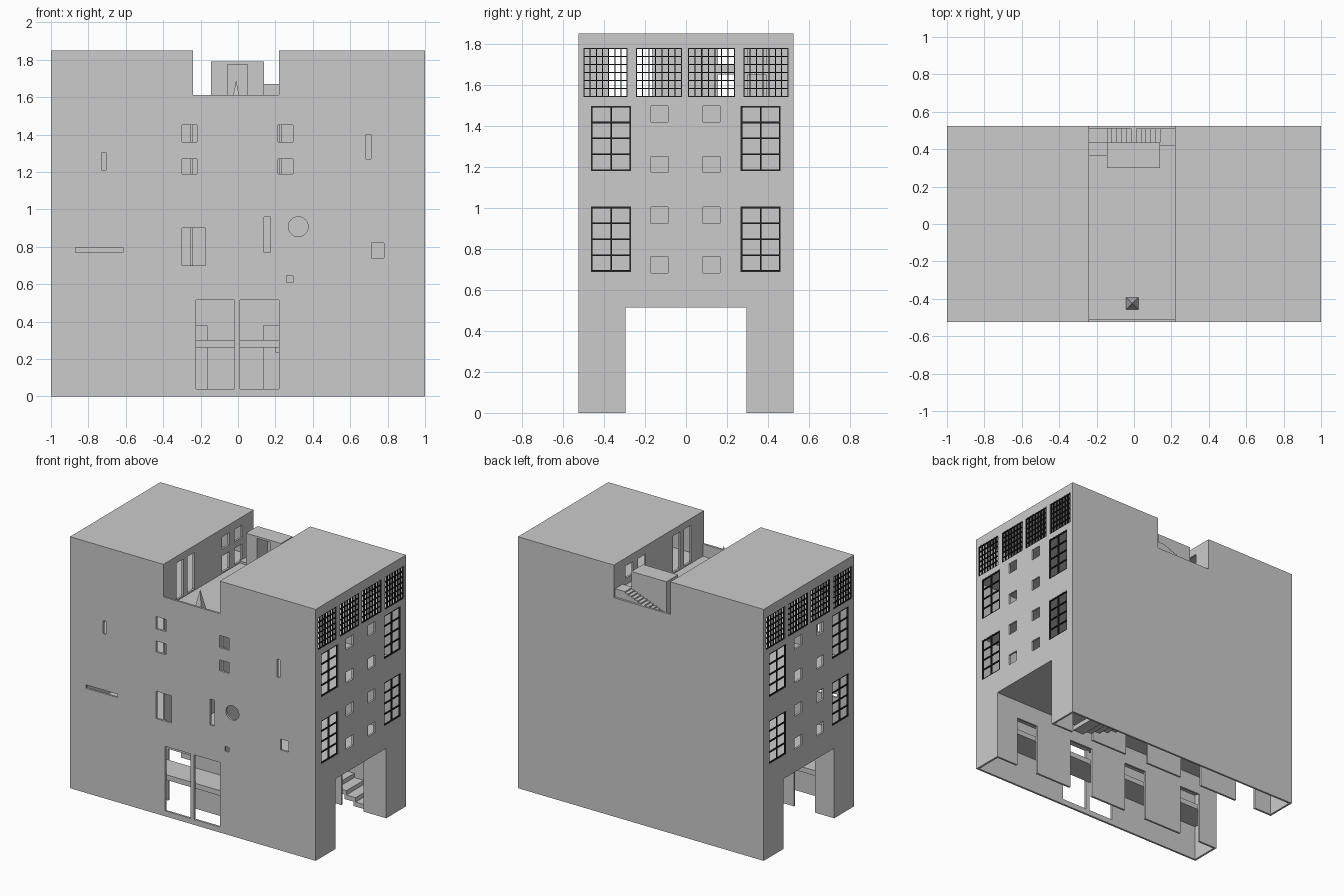
import bpy, bmesh, math
from mathutils import Matrix, Vector

if "Cube" in bpy.data.objects:
    bpy.data.objects.remove(bpy.data.objects["Cube"])


def material(name, col):
    m = bpy.data.materials.new(name)
    m.diffuse_color = (*col, 1)
    m.use_nodes = True
    m.node_tree.nodes["Principled BSDF"].inputs["Base Color"].default_value = m.diffuse_color
    return m


GREY = material("plaster grey", (0.6, 0.6, 0.6))
BLACK = material("frame black", (0.02, 0.02, 0.02))
T = 0.015            # wall thickness
X, Y, H = 1.0, 0.525, 1.85
XL, XR = -0.24, 0.22  # roof terrace sides


def add_box(bm, x0, x1, y0, y1, z0, z1):
    c = Vector(((x0 + x1) / 2, (y0 + y1) / 2, (z0 + z1) / 2))
    s = Matrix.Diagonal((x1 - x0, y1 - y0, z1 - z0, 1))
    bmesh.ops.create_cube(bm, size=1, matrix=Matrix.Translation(c) @ s)


def finish(bm, name, mat=GREY):
    me = bpy.data.meshes.new(name)
    bm.to_mesh(me)
    bm.free()
    me.materials.append(mat)
    ob = bpy.data.objects.new(name, me)
    bpy.context.collection.objects.link(ob)
    return ob


def boxes(name, items, mat=GREY):
    bm = bmesh.new()
    for b in items:
        add_box(bm, *b)
    return finish(bm, name, mat)


def cut(ob, holes, circles=()):
    """Cut box openings and round front openings out of a wall."""
    bm = bmesh.new()
    for h in holes:
        add_box(bm, *h)
    for x, z, r in circles:
        bmesh.ops.create_cone(bm, cap_ends=True, segments=32, radius1=r, radius2=r, depth=0.2,
                              matrix=Matrix.Translation((x, -Y, z)) @ Matrix.Rotation(math.pi / 2, 4, 'X'))
    cutter = finish(bm, "cutter")
    cutter.hide_render = True
    mod = ob.modifiers.new("openings", 'BOOLEAN')
    mod.operation, mod.solver, mod.object = 'DIFFERENCE', 'EXACT', cutter
    dg = bpy.context.evaluated_depsgraph_get()
    me = bpy.data.meshes.new_from_object(ob.evaluated_get(dg))
    ob.modifiers.clear()
    ob.data = me
    bpy.data.objects.remove(cutter)


# front wall with scattered windows, double door and terrace notch
front = boxes("front_wall", [(-X, X, -Y, -Y + T, 0, H)])
rects = [(-0.30, -0.22, 1.36, 1.45), (0.215, 0.295, 1.36, 1.45),
         (-0.30, -0.22, 1.19, 1.27), (0.215, 0.295, 1.19, 1.27),
         (-0.73, -0.705, 1.21, 1.305), (0.685, 0.71, 1.27, 1.40),
         (-0.87, -0.615, 0.77, 0.795), (-0.30, -0.175, 0.70, 0.90),
         (0.14, 0.175, 0.77, 0.96), (0.715, 0.78, 0.74, 0.82),
         (0.26, 0.295, 0.61, 0.645), (-0.225, -0.02, 0.04, 0.515),
         (0.01, 0.22, 0.04, 0.515), (XL, XR, 1.61, 2.0)]
cut(front, [(a, b, -Y - 0.1, -Y + 0.1, c, d) for a, b, c, d in rects], [(0.322, 0.907, 0.053)])

# back wall, plain apart from the notch
back = boxes("back_wall", [(-X, X, Y - T, Y, 0, H)])
cut(back, [(XL, XR, Y - 0.1, Y + 0.1, 1.61, 2.0)])

# side walls, same on both ends
large = [(y0, y0 + 0.195, z0, z0 + 0.318) for y0 in (-0.463, 0.267) for z0 in (0.688, 1.18)]
small = [(y0, y0 + 0.083, z0, z0 + 0.08) for y0 in (-0.17, 0.082) for z0 in (0.682, 0.925, 1.172, 1.418)]
wide = [(a, b, 1.54, 1.78) for a, b in ((-0.50, -0.285), (-0.245, -0.02), (0.01, 0.24), (0.28, 0.50))]
for side, s in (("right", 1), ("left", -1)):
    xs = sorted((s * X, s * (X - T)))
    wall = boxes(side + "_wall", [(*xs, -Y + T, Y - T, 0, H)])
    holes = large + small + wide + [(-0.295, 0.295, -0.2, 0.515)]
    cut(wall, [(xs[0] - 0.1, xs[1] + 0.1, *h) for h in holes])
    # black glazing bars
    bars = []
    bx = sorted((s * (X - 0.001), s * (X - 0.011)))
    for wins, cols, rows, w in ((large, 2, 4, 0.004), (wide, 7, 6, 0.0025)):
        for a, b, c, d in wins:
            for i in range(cols + 1):
                y = a + w + (b - a - 2 * w) * i / cols
                bars.append((*bx, y - w, y + w, c, d))
            for i in range(rows + 1):
                z = c + w + (d - c - 2 * w) * i / rows
                bars.append((*bx, a, b, z - w, z + w))
    boxes(side + "_window_bars", bars, BLACK)

# roofs beside the terrace and storey floors
boxes("roofs", [(-X + T, XL, -Y + T, Y - T, H - T, H), (XR, X - T, -Y + T, Y - T, H - T, H)])
boxes("floors", [(-X + T, X - T, -Y + T, Y - T, z, z + 0.02) for z in (0.515, 1.06, 1.50)])

# inner walls flanking the terrace
openings = [(-0.375, -0.29, 1.53, 1.80), (-0.245, -0.165, 1.53, 1.80)]
openings += [(a, b, c, d) for a, b in ((0.155, 0.245), (0.30, 0.39)) for c, d in ((1.53, 1.65), (1.70, 1.79))]
for name, x0 in (("left_terrace_wall", XL - T), ("right_terrace_wall", XR)):
    w = boxes(name, [(x0, x0 + T, -Y + T, Y - T, 0.535, H)])
    cut(w, [(x0 - 0.1, x0 + 0.1, *o) for o in openings])

# passage walls with four doorways each
doors = [(0.635, 0.817), (0.135, 0.333), (-0.352, -0.167), (-0.845, -0.671)]
for name, y0 in (("front_passage_wall", -0.295 - T), ("back_passage_wall", 0.295)):
    w = boxes(name, [(-X + T, X - T, y0, y0 + T, 0, 0.515)])
    cut(w, [(a, b, y0 - 0.1, y0 + 0.1, -0.1, 0.38) for a, b in doors])

# mezzanines and the lower stair
boxes("mezzanines", [(-X + T, X - T, -Y + T, -0.31, 0.262, 0.30),
                     (-X + T, 0.2, 0.31, Y - T, 0.262, 0.30)])
boxes("lower_stair", [(0.2 + 0.075 * i, 0.29 + 0.075 * i, 0.31, Y - T, 0.235 - 0.032 * i, 0.268 - 0.032 * i)
                      for i in range(8)])

# terrace hut with a doorway
hut = boxes("terrace_hut", [(-0.145, 0.14, 0.30, 0.435, 1.52, 1.79)])
cut(hut, [(-0.055, 0.05, 0.2, 0.42, 1.50, 1.775)])

# terrace stair behind the hut, with landings
n = 11
dx = 0.285 / n
steps = [(-0.145 + dx * i, -0.145 + dx * (i + 1), 0.435, Y - T, 1.51, 1.56 + 0.01 * i) for i in range(n)]
steps += [(XL, -0.145, 0.365, 0.435, 1.51, 1.535), (XL, -0.145, 0.435, Y - T, 1.51, 1.55),
          (0.14, XR, 0.42, Y - T, 1.51, 1.67)]
boxes("terrace_stair", steps)

# small pyramid skylight
bm = bmesh.new()
bmesh.ops.create_cone(bm, cap_ends=True, segments=4, radius1=0.035 * math.sqrt(2), radius2=0, depth=0.18,
                      matrix=Matrix.Translation((-0.01, -0.425, 1.60)) @ Matrix.Rotation(math.pi / 4, 4, 'Z'))
finish(bm, "pyramid_skylight")
